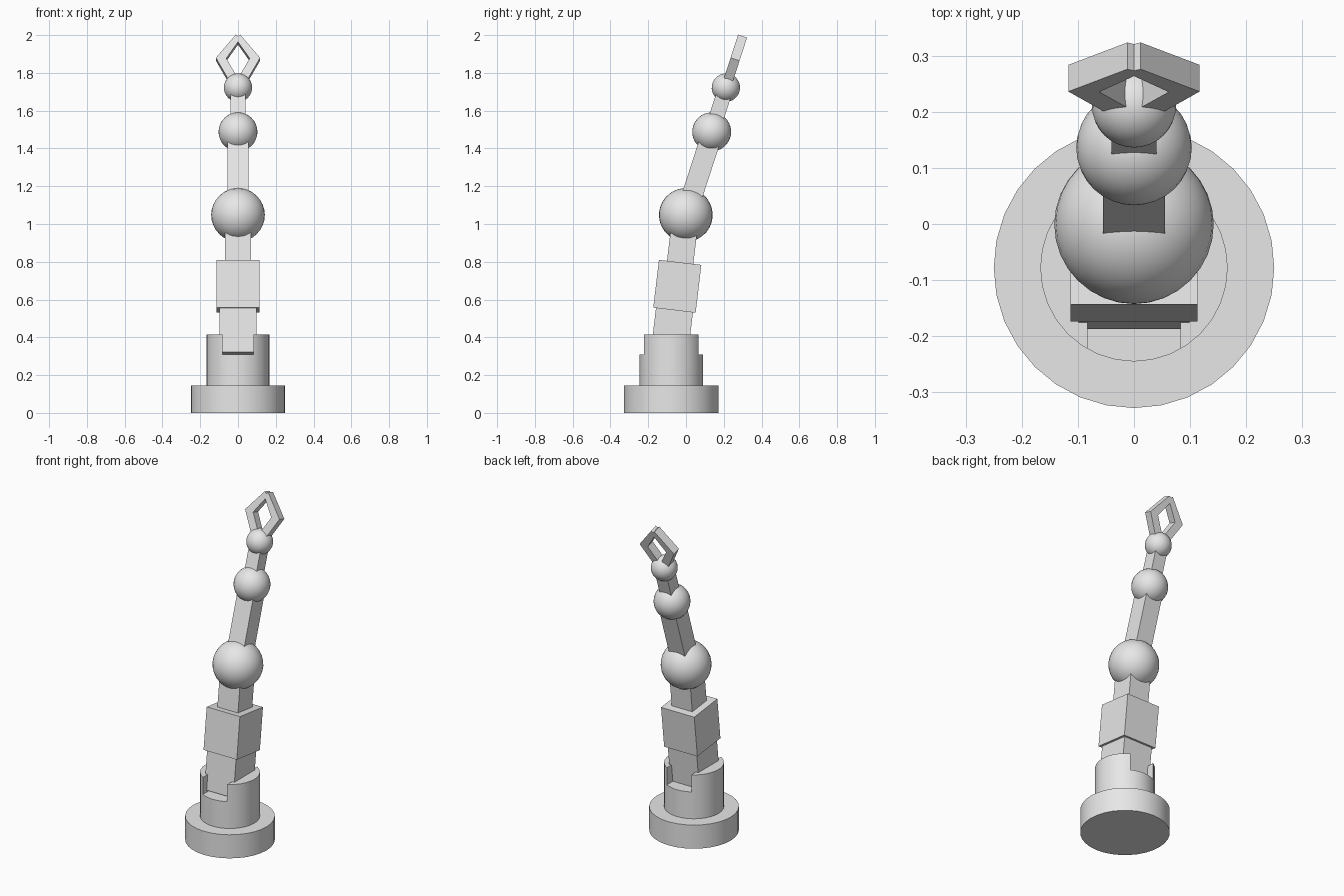
import bpy, bmesh, math
from mathutils import Matrix, Vector

if "Cube" in bpy.data.objects:
    bpy.data.objects.remove(bpy.data.objects["Cube"], do_unlink=True)

grey = bpy.data.materials.new("light grey")
grey.use_nodes = True
colour = (0.8, 0.8, 0.8, 1)
grey.diffuse_color = colour
grey.node_tree.nodes["Principled BSDF"].inputs["Base Color"].default_value = colour

BASE_Y = -0.078
LOWER_TILT, UPPER_TILT = math.radians(6.8), math.radians(18)
SHOULDER = Vector((0, -0.001, 1.048))
ELBOW = Vector((0, 0.136, 1.488))
WRIST = Vector((0, 0.211, 1.722))


def finish(bm, name, smooth=False):
    bmesh.ops.recalc_face_normals(bm, faces=bm.faces)
    mesh = bpy.data.meshes.new(name)
    bm.to_mesh(mesh)
    bm.free()
    mesh.materials.append(grey)
    obj = bpy.data.objects.new(name, mesh)
    bpy.context.collection.objects.link(obj)
    if smooth:
        bpy.ops.object.select_all(action='DESELECT')
        obj.select_set(True)
        bpy.context.view_layer.objects.active = obj
        bpy.ops.object.shade_smooth_by_angle(angle=math.radians(35))
    return obj


def cylinder(name, radius, z0, z1):
    bm = bmesh.new()
    bmesh.ops.create_cone(bm, cap_ends=True, segments=32, radius1=radius, radius2=radius,
                          depth=z1 - z0, matrix=Matrix.Translation((0, BASE_Y, (z0 + z1) / 2)))
    return finish(bm, name, True)


def ball(name, centre, radius, tilt):
    bm = bmesh.new()
    bmesh.ops.create_uvsphere(bm, u_segments=32, v_segments=16, radius=radius,
                              matrix=Matrix.Translation(centre) @ Matrix.Rotation(-tilt, 4, 'X'))
    return finish(bm, name, True)


def bar(name, pivot, tilt, width, t0, t1):
    """Square bar running from t0 to t1 along an axis leaning back from the pivot."""
    bm = bmesh.new()
    place = (Matrix.Translation(pivot) @ Matrix.Rotation(-tilt, 4, 'X')
             @ Matrix.Translation((0, 0, (t0 + t1) / 2)) @ Matrix.Diagonal((width, width, t1 - t0, 1)))
    bmesh.ops.create_cube(bm, size=1, matrix=place)
    return finish(bm, name)


# Round base and slotted turret
cylinder("base_disc", 0.25, 0, 0.145)
turret = cylinder("turret", 0.167, 0.145, 0.415)
bm = bmesh.new()
bmesh.ops.create_cube(bm, size=1, matrix=Matrix.Translation((0, BASE_Y, 0.41))
                      @ Matrix.Diagonal((0.165, 0.6, 0.2, 1)))
cutter = finish(bm, "slot_cutter")
cutter.hide_render = True
cut = turret.modifiers.new("slot", 'BOOLEAN')
cut.operation, cut.object, cut.solver = 'DIFFERENCE', cutter, 'EXACT'
bpy.context.view_layer.objects.active = turret
bpy.ops.object.modifier_apply(modifier="slot")
bpy.data.objects.remove(cutter, do_unlink=True)

# Lower arm
bar("lower_arm", SHOULDER, LOWER_TILT, 0.197, -0.743, -0.45)
bar("arm_housing", SHOULDER, LOWER_TILT, 0.226, -0.508, -0.253)
bar("shoulder_link", SHOULDER, LOWER_TILT, 0.14, -0.3, -0.02)

# Joints and upper arm
ball("shoulder_joint", SHOULDER, 0.142, LOWER_TILT)
bar("upper_arm", SHOULDER, UPPER_TILT, 0.11, 0, 0.46)
ball("elbow_joint", ELBOW, 0.103, UPPER_TILT)
bar("forearm", ELBOW, UPPER_TILT, 0.08, 0, 0.245)
ball("wrist_joint", WRIST, 0.075, UPPER_TILT)

# Two bent claw fingers, mirrored
finger = [(0, 0.278), (0.012, 0.287), (0.117, 0.158), (0.03, 0), (0, 0), (0, 0.044), (0.062, 0.155), (0, 0.247)]
for side, name in ((1, "left_finger"), (-1, "right_finger")):
    bm = bmesh.new()
    face = bm.faces.new([bm.verts.new((side * x, -0.025, t)) for x, t in finger])
    solid = bmesh.ops.extrude_face_region(bm, geom=[face])
    bmesh.ops.translate(bm, vec=(0, 0.05, 0),
                        verts=[v for v in solid["geom"] if isinstance(v, bmesh.types.BMVert)])
    bm.transform(Matrix.Translation(WRIST) @ Matrix.Rotation(-UPPER_TILT, 4, 'X'))
    finish(bm, name)
